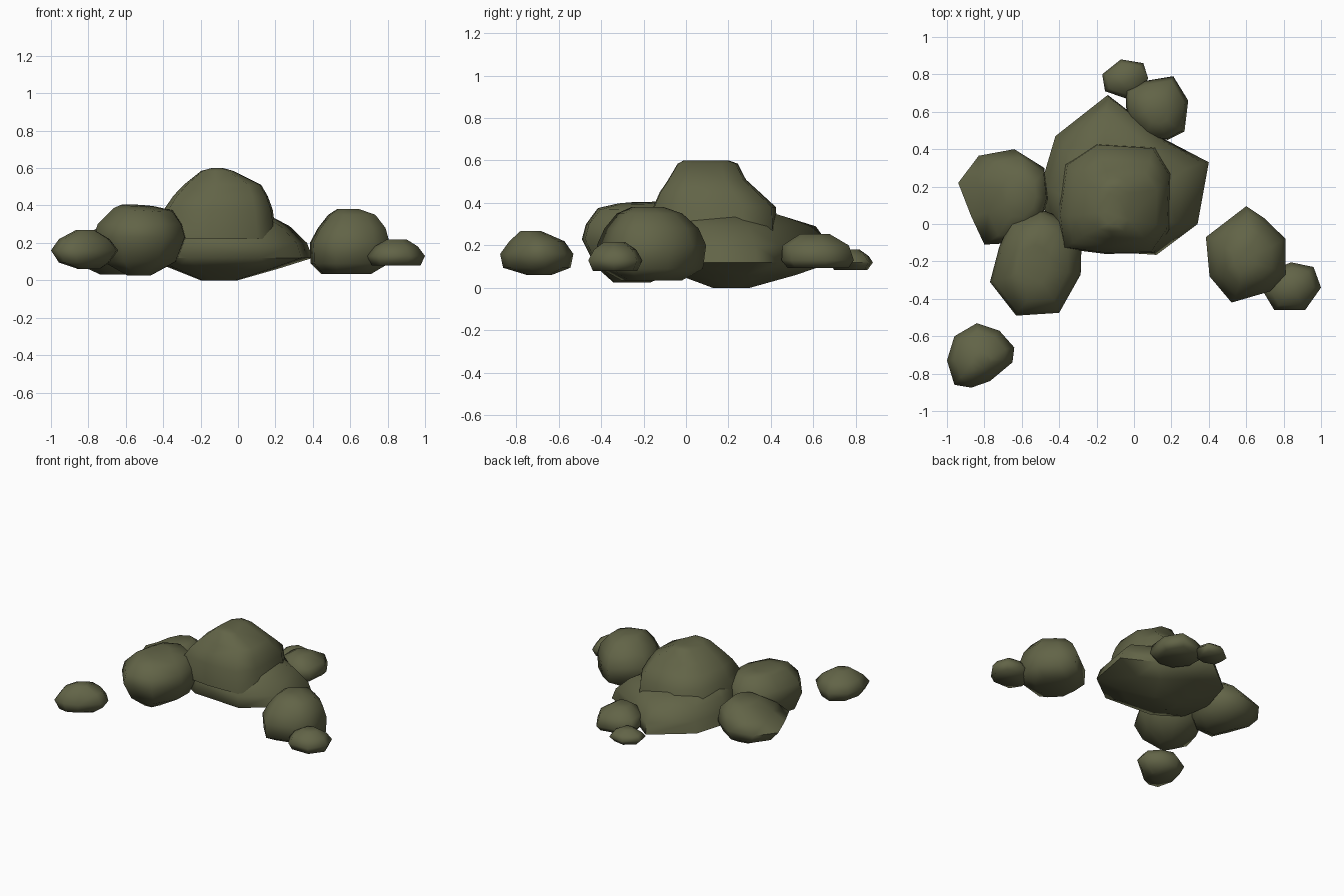
import bpy, bmesh, math

mat = bpy.data.materials.new("mossy olive stone")
mat.diffuse_color = (0.122, 0.127, 0.063, 1)


def rock(name, centre, outline, levels):
    """Loft a plan outline through levels of (z, scale x, scale y, shift x, shift y, tilt x, tilt y)."""
    bm = bmesh.new()
    rings = []
    for lev in levels:
        z, sx, sy, dx, dy, tx, ty = tuple(lev) + (0,) * (7 - len(lev))
        ring = []
        for px, py in outline:
            ox, oy = (px - centre[0]) * sx, (py - centre[1]) * sy
            ring.append(bm.verts.new((centre[0] + ox + dx, centre[1] + oy + dy,
                                      z + tx * ox + ty * oy)))
        rings.append(ring)
    n = len(outline)
    for a, b in zip(rings, rings[1:]):
        for i in range(n):
            j = (i + 1) % n
            bm.faces.new((a[i], a[j], b[j], b[i]))
    bm.faces.new(rings[0][::-1])
    bm.faces.new(rings[-1])
    bmesh.ops.triangulate(bm, faces=bm.faces[:])
    bmesh.ops.recalc_face_normals(bm, faces=bm.faces[:])
    me = bpy.data.meshes.new(name)
    bm.to_mesh(me)
    bm.free()
    me.materials.append(mat)
    ob = bpy.data.objects.new(name, me)
    bpy.context.collection.objects.link(ob)
    bpy.ops.object.select_all(action='DESELECT')
    ob.select_set(True)
    bpy.context.view_layer.objects.active = ob
    bpy.ops.object.shade_smooth_by_angle(angle=math.radians(75))


# Broad foot of the central boulder
rock("main_boulder_foot", (-0.05, 0.20),
     [(0.40, 0.33), (0.17, 0.45), (-0.14, 0.69), (-0.42, 0.47), (-0.50, 0.20),
      (-0.46, -0.02), (-0.27, -0.14), (0.12, -0.165), (0.34, 0.0)],
     [(0.0, 0.22, 0.20, -0.05, 0.0),
      (0.06, 0.62, 0.64, -0.02, 0.0),
      (0.12, 1, 1),
      (0.20, 0.93, 0.97),
      (0.29, 0.79, 0.88, -0.03, -0.02),
      (0.345, 0.60, 0.60, -0.05, -0.06)])

# Blocky crown of the central boulder, narrowing to a ridge
rock("main_boulder_crown", (-0.10, 0.12),
     [(0.20, 0.27), (0.11, 0.41), (-0.20, 0.43), (-0.37, 0.32), (-0.41, 0.05),
      (-0.385, -0.13), (-0.15, -0.16), (0.10, -0.155), (0.19, -0.03)],
     [(0.22, 1.03, 1.0),
      (0.38, 0.95, 0.98),
      (0.45, 0.83, 0.80, 0.01, -0.02),
      (0.51, 0.68, 0.62, 0.02, -0.03),
      (0.585, 0.28, 0.48, -0.01, -0.025),
      (0.60, 0.10, 0.36, -0.01, -0.03)])

# Front left boulder
rock("front_left_boulder", (-0.53, -0.22),
     [(-0.28, -0.09), (-0.38, 0.03), (-0.50, 0.08), (-0.66, 0.01), (-0.72, -0.12),
      (-0.77, -0.31), (-0.63, -0.49), (-0.40, -0.475), (-0.285, -0.27)],
     [(0.025, 0.25, 0.30, 0.0, -0.04),
      (0.10, 0.80, 0.76),
      (0.23, 1, 1),
      (0.30, 0.92, 0.93),
      (0.38, 0.64, 0.72, 0.02, 0.0, -0.06, 0.04),
      (0.40, 0.35, 0.36, -0.01, 0.0, -0.06, 0.04)])

# Back left boulder
rock("back_left_boulder", (-0.70, 0.16),
     [(-0.46, 0.13), (-0.48, 0.30), (-0.64, 0.40), (-0.83, 0.365), (-0.94, 0.22),
      (-0.87, 0.04), (-0.80, -0.11), (-0.62, -0.10), (-0.50, 0.0)],
     [(0.03, 0.35, 0.4, 0.05, 0.0),
      (0.09, 0.78, 0.82, 0.02, 0.0),
      (0.17, 1, 1),
      (0.25, 0.76, 0.82, 0.05, 0.0, 0.12, 0.0),
      (0.315, 0.40, 0.45, 0.08, 0.0, 0.12, 0.0)])

# Lone stone at the front left
rock("lone_stone", (-0.83, -0.70),
     [(-0.64, -0.66), (-0.72, -0.57), (-0.84, -0.53), (-0.96, -0.60), (-1.0, -0.73),
      (-0.96, -0.86), (-0.87, -0.875), (-0.77, -0.84), (-0.65, -0.74)],
     [(0.06, 0.32, 0.32, 0.03, 0.01),
      (0.095, 0.75, 0.92),
      (0.16, 1, 1),
      (0.22, 0.75, 0.75),
      (0.268, 0.28, 0.28, 0.01, -0.03)])

# Right stone and its small neighbour
rock("right_stone", (0.60, -0.16),
     [(0.815, -0.08), (0.70, 0.03), (0.60, 0.095), (0.38, -0.07), (0.40, -0.28),
      (0.52, -0.42), (0.73, -0.36), (0.815, -0.27)],
     [(0.035, 0.62, 0.55, -0.02, 0.0),
      (0.09, 0.96, 0.94),
      (0.20, 0.98, 1.0),
      (0.28, 0.83, 0.86, 0.01, 0.0),
      (0.35, 0.58, 0.60, 0.01, -0.01),
      (0.38, 0.28, 0.30, -0.01, -0.02)])
rock("right_small_stone", (0.85, -0.34),
     [(1.0, -0.34), (0.96, -0.23), (0.84, -0.205), (0.73, -0.25), (0.69, -0.36),
      (0.75, -0.46), (0.915, -0.46)],
     [(0.08, 0.84, 0.82),
      (0.13, 1, 1),
      (0.18, 0.75, 0.78),
      (0.217, 0.36, 0.38)])

# Back stone and its small neighbour
rock("back_stone", (0.12, 0.63),
     [(0.29, 0.66), (0.21, 0.79), (0.06, 0.765), (-0.045, 0.72), (-0.04, 0.58),
      (0.05, 0.47), (0.18, 0.45), (0.27, 0.495)],
     [(0.095, 0.80, 0.85),
      (0.13, 1, 1),
      (0.20, 0.88, 0.92, 0.0, -0.01),
      (0.255, 0.36, 0.40, 0.0, -0.02)])
rock("back_small_stone", (-0.05, 0.78),
     [(0.075, 0.78), (0.05, 0.86), (-0.07, 0.88), (-0.17, 0.80), (-0.155, 0.71),
      (-0.04, 0.67), (0.04, 0.69)],
     [(0.085, 0.70, 0.75),
      (0.12, 1, 1),
      (0.15, 0.80, 0.80),
      (0.18, 0.35, 0.38)])
